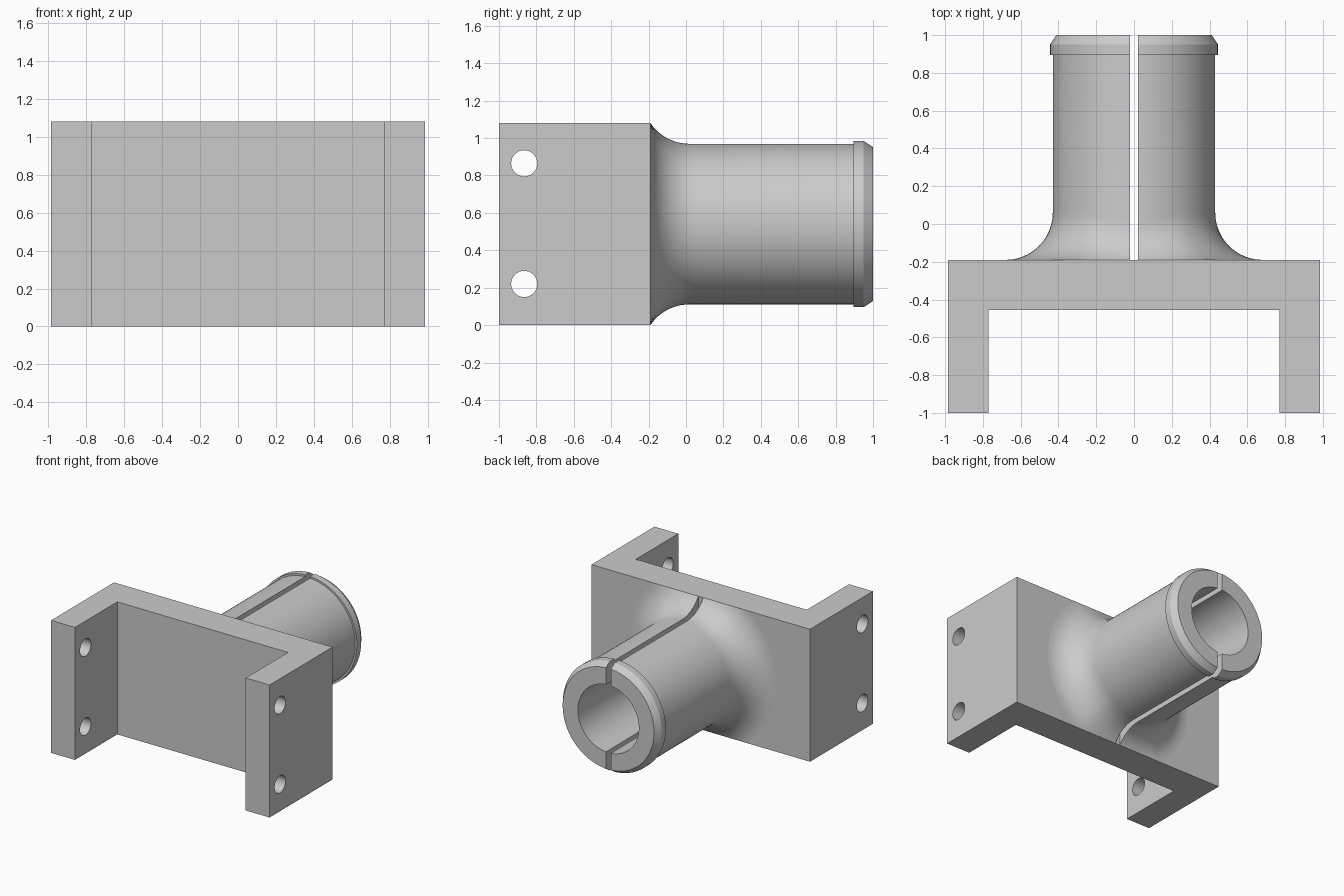
import bpy, bmesh, math
from mathutils import Matrix, Vector

if "Cube" in bpy.data.objects:
    bpy.data.objects.remove(bpy.data.objects["Cube"], do_unlink=True)

HEIGHT = 1.08
MID = HEIGHT / 2
PLATE_BACK = -0.19
TUBE_R, BORE_R, FILLET_R = 0.43, 0.275, 0.25
SEGMENTS, FILLET_STEPS = 96, 12

grey = bpy.data.materials.new("plain grey")
grey.use_nodes = True
grey.diffuse_color = (0.6, 0.6, 0.6, 1)
grey.node_tree.nodes["Principled BSDF"].inputs["Base Color"].default_value = (0.6, 0.6, 0.6, 1)


def make_object(name, bm):
    bmesh.ops.recalc_face_normals(bm, faces=bm.faces)
    mesh = bpy.data.meshes.new(name)
    bm.to_mesh(mesh)
    bm.free()
    mesh.materials.append(grey)
    obj = bpy.data.objects.new(name, mesh)
    bpy.context.collection.objects.link(obj)
    return obj


def cut(obj, cutter):
    cutter.hide_render = True
    cutter.hide_set(True)
    mod = obj.modifiers.new("cut", 'BOOLEAN')
    mod.operation = 'DIFFERENCE'
    mod.solver = 'EXACT'
    mod.object = cutter
    bpy.context.view_layer.objects.active = obj
    bpy.ops.object.modifier_apply(modifier=mod.name)
    bpy.data.objects.remove(cutter, do_unlink=True)


def smooth(obj):
    bpy.ops.object.select_all(action='DESELECT')
    obj.select_set(True)
    bpy.context.view_layer.objects.active = obj
    bpy.ops.object.shade_smooth_by_angle(angle=math.radians(25))


# U-shaped bracket: plate with two forward arms
half = [(0.985, PLATE_BACK), (0.985, -1), (0.77, -1), (0.77, -0.455)]
outline = half + [(-x, y) for x, y in reversed(half)]
bm = bmesh.new()
base = bm.faces.new([bm.verts.new((x, y, 0)) for x, y in outline])
top = bmesh.ops.extrude_face_region(bm, geom=[base])["geom"]
bmesh.ops.translate(bm, vec=(0, 0, HEIGHT),
                    verts=[v for v in top if isinstance(v, bmesh.types.BMVert)])
bracket = make_object("bracket", bm)

# Bolt holes through both arms
bm = bmesh.new()
for z in (0.22, 0.865):
    place = Matrix.Translation((0, -0.865, z)) @ Matrix.Rotation(math.pi / 2, 4, 'Y')
    bmesh.ops.create_cone(bm, cap_ends=True, segments=32, radius1=0.07,
                          radius2=0.07, depth=3, matrix=place)
cut(bracket, make_object("bolt_hole_cutter", bm))
smooth(bracket)


# Tube section at one angle: flared foot, barrel, chamfered lip, bore
def section(angle):
    reach = min(TUBE_R + FILLET_R, MID / max(abs(math.sin(angle)), 0.01))
    gap = TUBE_R + FILLET_R - reach
    sweep = math.acos(gap / FILLET_R)
    centre = PLATE_BACK + FILLET_R * math.sin(sweep)
    points = []
    for i in range(FILLET_STEPS + 1):
        a = sweep * (1 - i / FILLET_STEPS)
        points.append((centre - FILLET_R * math.sin(a),
                       TUBE_R + FILLET_R * (1 - math.cos(a))))
    return points + [(0.895, TUBE_R), (0.895, 0.445), (0.95, 0.445), (1, 0.412),
                     (1, BORE_R), (PLATE_BACK, BORE_R)]


bm = bmesh.new()
rings = []
for k in range(SEGMENTS):
    a = math.tau * k / SEGMENTS
    rings.append([bm.verts.new((r * math.cos(a), y, MID + r * math.sin(a)))
                  for y, r in section(a)])
count = len(rings[0])
for k, ring in enumerate(rings):
    after = rings[(k + 1) % SEGMENTS]
    for i in range(count):
        j = (i + 1) % count
        bm.faces.new((ring[i], ring[j], after[j], after[i]))
tube = make_object("split_tube", bm)

# Slit through the top and bottom walls of the tube
bm = bmesh.new()
bmesh.ops.create_cube(bm, size=1, matrix=Matrix.Translation((0, 0.4, MID))
                      @ Matrix.Diagonal((0.044, 1.4, 2, 1)))
cut(tube, make_object("slit_cutter", bm))
smooth(tube)
